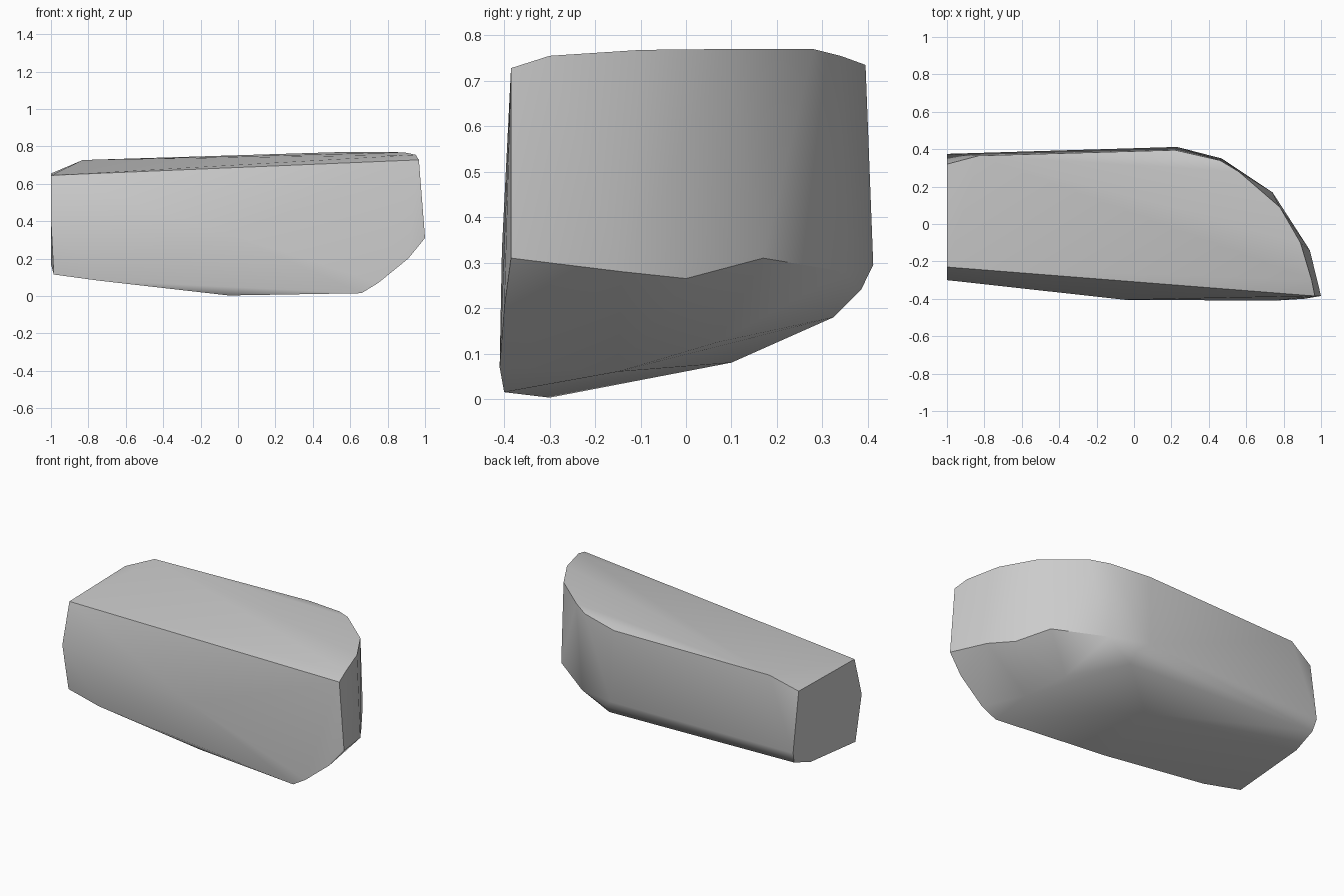
import bpy, bmesh, math

cube = bpy.data.objects.get("Cube")
if cube:
    bpy.data.objects.remove(cube, do_unlink=True)

# Plain stone grey
grey = bpy.data.materials.new("stone_grey")
grey.use_nodes = True
color = (0.6, 0.6, 0.6, 1)
grey.diffuse_color = color
bsdf = grey.node_tree.nodes["Principled BSDF"]
bsdf.inputs["Base Color"].default_value = color
bsdf.inputs["Roughness"].default_value = 0.8

# Corner points of the rock, grouped by region
left_end = [(-1, -.23, .645), (-1, -.3, .4), (-.985, -.26, .115),
            (-1, .2, .17), (-.99, .35, .22), (-1, .375, .29), (-1, .32, .655)]
top_rim = [(-.83, .365, .727), (.22, .395, .735), (.46, .34, .755), (.56, .28, .77),
           (.78, .09, .77), (.89, -.1, .768), (.95, -.3, .755), (.967, -.385, .728)]
side_rim = [(.23, .412, .295), (.47, .35, .28), (.74, .17, .31),
            (.85, 0, .265), (.94, -.14, .28), (1, -.385, .31)]
front_wall = [(-.05, -.405, .33), (.75, -.41, .07), (.91, -.4, .2), (.66, -.4, .015)]
underside = [(-.05, -.3, .003), (-.75, -.295, .083), (0, .1, .08), (.3, .325, .18),
             (.3, .385, .24), (.55, .07, .125), (.65, -.15, .06)]

# Wrap the corners in a convex skin
bm = bmesh.new()
for point in left_end + top_rim + side_rim + front_wall + underside:
    bm.verts.new(point)
hull = bmesh.ops.convex_hull(bm, input=bm.verts[:])
spare = {g for g in hull["geom_interior"] + hull["geom_unused"]
         if isinstance(g, bmesh.types.BMVert)}
bmesh.ops.delete(bm, geom=list(spare), context='VERTS')
bmesh.ops.dissolve_limit(bm, angle_limit=math.radians(1.5),
                         verts=bm.verts[:], edges=bm.edges[:])
bmesh.ops.recalc_face_normals(bm, faces=bm.faces[:])

mesh = bpy.data.meshes.new("rock_slab")
bm.to_mesh(mesh)
bm.free()
mesh.materials.append(grey)
rock = bpy.data.objects.new("rock_slab", mesh)
bpy.context.collection.objects.link(rock)

# Soft shading with crisp rims
bpy.ops.object.select_all(action='DESELECT')
rock.select_set(True)
bpy.context.view_layer.objects.active = rock
bpy.ops.object.shade_smooth_by_angle(angle=math.radians(40))
